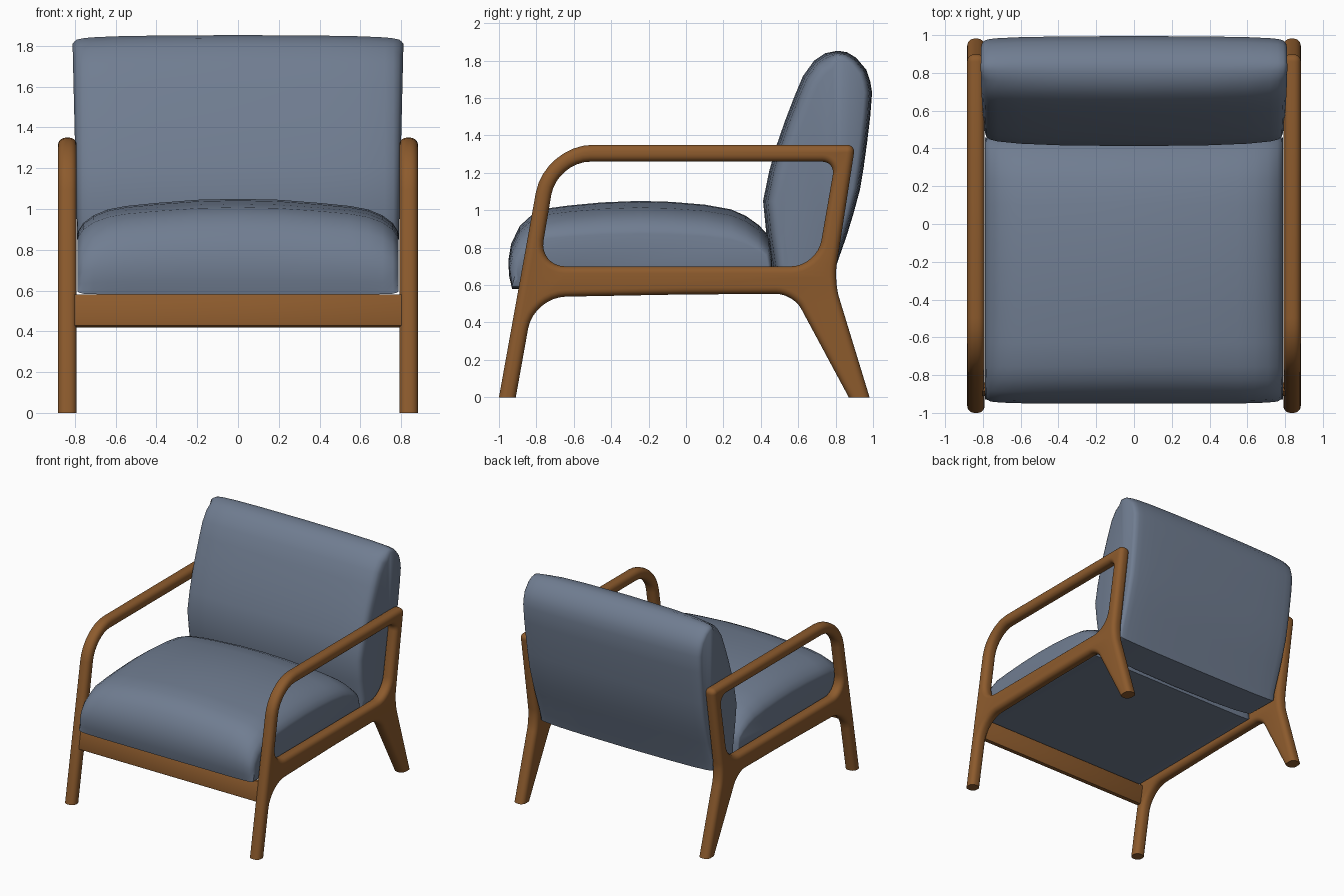
import bpy, bmesh, math
from mathutils import Vector, Matrix

if "Cube" in bpy.data.objects:
    bpy.data.objects.remove(bpy.data.objects["Cube"])


def material(name, rgb):
    m = bpy.data.materials.new(name)
    m.diffuse_color = (*rgb, 1)
    m.use_nodes = True
    m.node_tree.nodes["Principled BSDF"].inputs["Base Color"].default_value = m.diffuse_color
    return m


WOOD = material("warm brown wood", (0.265, 0.104, 0.026))
FABRIC = material("slate blue fabric", (0.162, 0.205, 0.283))


def finish(name, bm, mat, angle):
    bmesh.ops.recalc_face_normals(bm, faces=bm.faces[:])
    me = bpy.data.meshes.new(name)
    bm.to_mesh(me)
    bm.free()
    me.materials.clear()
    me.materials.append(mat)
    ob = bpy.data.objects.new(name, me)
    bpy.context.collection.objects.link(ob)
    bpy.ops.object.select_all(action='DESELECT')
    ob.select_set(True)
    bpy.context.view_layer.objects.active = ob
    bpy.ops.object.shade_smooth_by_angle(angle=math.radians(angle))
    return ob


def fillet(corners, steps=8):
    """Round each (y, z, tangent length) corner of a closed polygon."""
    out = []
    n = len(corners)
    for i, (y, z, t) in enumerate(corners):
        p = Vector((y, z))
        if t == 0:
            out.append(p)
            continue
        a = p + (Vector(corners[i - 1][:2]) - p).normalized() * t
        b = p + (Vector(corners[(i + 1) % n][:2]) - p).normalized() * t
        ca, cb = a.lerp(p, 0.55), b.lerp(p, 0.55)
        for k in range(steps + 1):
            s = k / steps
            r = 1 - s
            out.append(a * r**3 + ca * 3 * r * r * s + cb * 3 * r * s * s + b * s**3)
    return out


# Side frames: one rounded outline with an opening; legs run below the floor, then are cut flat
OUTER = [(-1.018, -0.1, 0), (-0.757, 1.35, 0.26), (0.905, 1.35, 0.045), (0.792, 0.62, 0.09),
         (1.012, -0.1, 0), (0.924, -0.1, 0), (0.573, 0.553, 0.09), (0.0, 0.55, 0),
         (-0.814, 0.535, 0.17), (-0.928, -0.1, 0)]
OPENING = [(-0.785, 0.70, 0.14), (-0.69, 1.26, 0.18), (0.797, 1.26, 0.07), (0.70, 0.70, 0.14)]


def side_frame(name, cx):
    cu = bpy.data.curves.new(name + "_outline", 'CURVE')
    cu.dimensions = '2D'
    cu.fill_mode = 'BOTH'
    cu.extrude = 0.009
    cu.bevel_depth = 0.037
    cu.bevel_resolution = 4
    cu.offset = -0.037
    for poly in (OUTER, OPENING):
        pts = fillet(poly)
        sp = cu.splines.new('POLY')
        sp.points.add(len(pts) - 1)
        for q, p in zip(sp.points, pts):
            q.co = (p.x, p.y, 0, 1)
        sp.use_cyclic_u = True
    tmp = bpy.data.objects.new(name + "_outline", cu)
    bpy.context.collection.objects.link(tmp)
    deps = bpy.context.evaluated_depsgraph_get()
    me = bpy.data.meshes.new_from_object(tmp.evaluated_get(deps))
    bpy.data.objects.remove(tmp)
    bm = bmesh.new()
    bm.from_mesh(me)
    bpy.data.meshes.remove(me)
    for v in bm.verts:
        v.co = (v.co.z + cx, v.co.x, v.co.y)
    bmesh.ops.remove_doubles(bm, verts=bm.verts[:], dist=0.0005)
    bmesh.ops.bisect_plane(bm, geom=bm.verts[:] + bm.edges[:] + bm.faces[:],
                           plane_co=(0, 0, 0), plane_no=(0, 0, 1), clear_inner=True)
    bmesh.ops.holes_fill(bm, edges=[e for e in bm.edges if e.is_boundary], sides=0)
    for f in bm.faces:
        f.material_index = 0
    finish(name, bm, WOOD, 40)


side_frame("right_side_frame", 0.837)
side_frame("left_side_frame", -0.837)

# Front rail: slim board leaning with the front legs
bm = bmesh.new()
bmesh.ops.create_cube(bm, size=1)
bmesh.ops.scale(bm, vec=(1.62, 0.05, 0.16), verts=bm.verts[:])
bmesh.ops.bevel(bm, geom=bm.edges[:], offset=0.01, segments=2, affect='EDGES', profile=0.5)
bmesh.ops.rotate(bm, cent=(0, 0, 0), matrix=Matrix.Rotation(math.radians(-10), 3, 'X'), verts=bm.verts[:])
bmesh.ops.translate(bm, vec=(0, -0.875, 0.50), verts=bm.verts[:])
finish("front_rail", bm, WOOD, 40)


def cushion(name, profile, base, stations):
    """Loft a side profile over x; stations are (x, height scale, inset, x lean per z)."""
    full = [(-x, h, d, -l) for x, h, d, l in reversed(stations[1:])] + stations
    bm = bmesh.new()
    rings = []
    n = len(profile)
    for x, h, d, lean in full:
        ring = []
        for i, (y, z) in enumerate(profile):
            a, b = profile[i - 1], profile[(i + 1) % n]
            t = Vector((b[0] - a[0], b[1] - a[1])).normalized()
            ny, nz = t.y, -t.x
            k = d * (1 if ny > 0.3 else 0.45)
            z2 = base + (z - base) * h + nz * k
            ring.append(bm.verts.new((x + lean * (z2 - base), y + ny * k, z2)))
        rings.append(ring)
    for r0, r1 in zip(rings, rings[1:]):
        for i in range(n):
            j = (i + 1) % n
            bm.faces.new((r0[i], r0[j], r1[j], r1[i]))
    caps = [bm.faces.new(rings[0]), bm.faces.new(rings[-1])]
    bmesh.ops.triangulate(bm, faces=caps)
    finish(name, bm, FABRIC, 42)


# Seat cushion: crowned top, flat underside
SEAT = [(-0.93, 0.58), (-0.945, 0.65), (-0.95, 0.73), (-0.935, 0.82), (-0.89, 0.915), (-0.83, 0.97),
        (-0.755, 1.008), (-0.63, 1.025), (-0.45, 1.042), (-0.25, 1.05), (-0.08, 1.045), (0.1, 1.03),
        (0.24, 1.005), (0.32, 0.97), (0.39, 0.92), (0.445, 0.86), (0.46, 0.78), (0.46, 0.58)]
cushion("seat_cushion", SEAT, 0.58,
        [(0, 1, 0, 0), (0.2, 0.99, 0, 0), (0.4, 0.957, 0, 0), (0.55, 0.925, 0, 0), (0.64, 0.89, 0.002, 0),
         (0.71, 0.83, 0.005, 0), (0.76, 0.755, 0.01, 0), (0.783, 0.69, 0.025, 0), (0.788, 0.67, 0.045, 0)])

# Back cushion: leaning, round-topped, with slightly bulging side panels
BACK = [(0.49, 0.58), (0.455, 0.70), (0.43, 0.87), (0.412, 1.05), (0.445, 1.21), (0.485, 1.35), (0.53, 1.48),
        (0.58, 1.61), (0.625, 1.717), (0.685, 1.80), (0.745, 1.84), (0.81, 1.853), (0.86, 1.845),
        (0.91, 1.815), (0.965, 1.75), (0.985, 1.69), (0.995, 1.63), (0.985, 1.5), (0.968, 1.36), (0.95, 1.23),
        (0.93, 1.11), (0.895, 0.98), (0.86, 0.866), (0.795, 0.68), (0.77, 0.60)]
cushion("back_cushion", BACK, 0.58,
        [(0, 1, 0, 0), (0.4, 1, 0.005, 0), (0.6, 1, 0.013, 0), (0.72, 1, 0.025, 0), (0.762, 1, 0.035, 0),
         (0.776, 1, 0.05, 0.012), (0.78, 1, 0.07, 0.018), (0.782, 1, 0.095, 0.024)])
